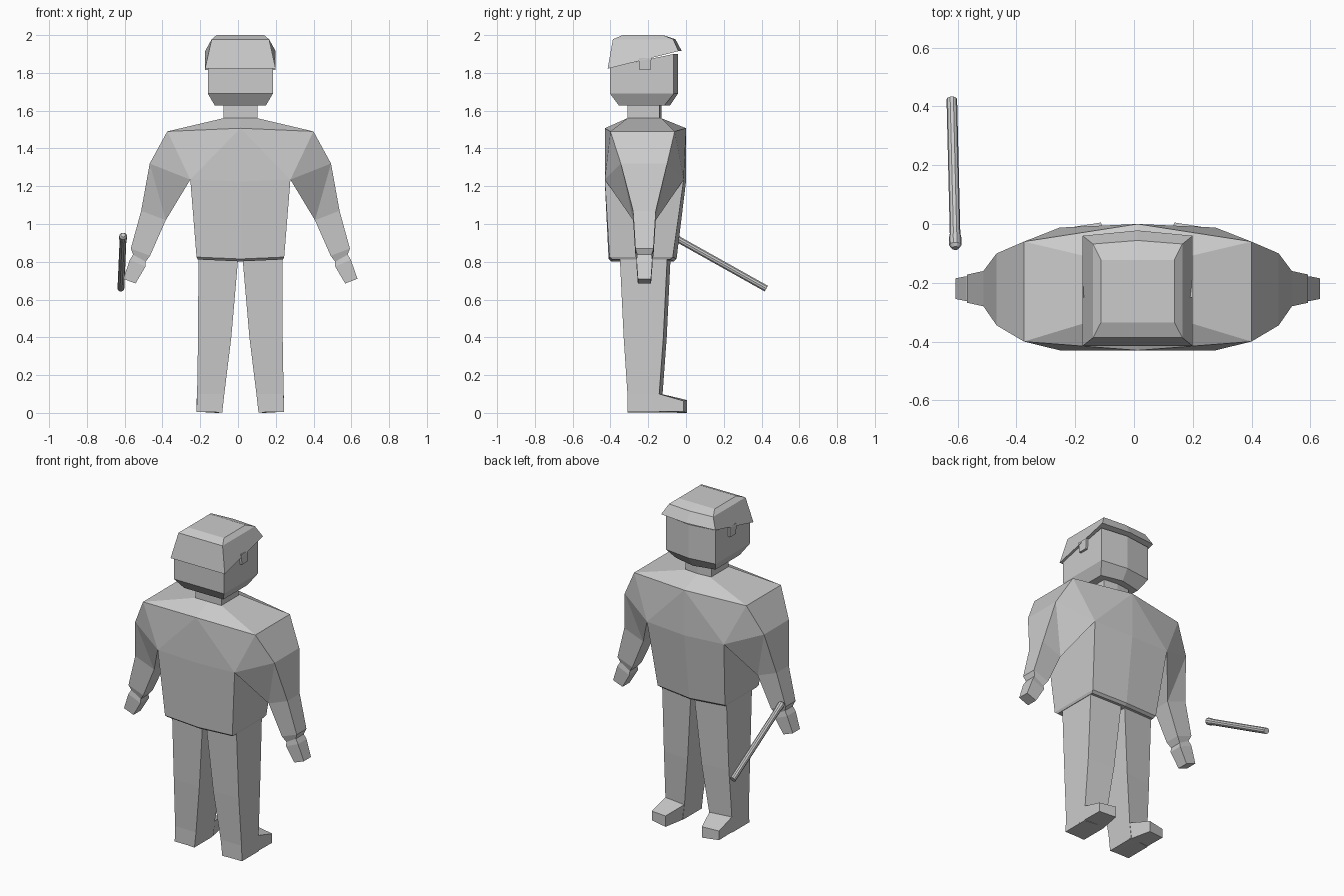
import bpy, bmesh, math
from mathutils import Vector

if "Cube" in bpy.data.objects:
    bpy.data.objects.remove(bpy.data.objects["Cube"])

CX = 0.0125  # symmetry plane of the figure

grey = bpy.data.materials.new("light grey")
grey.diffuse_color = (0.6, 0.6, 0.6, 1)
grey.use_nodes = True
grey.node_tree.nodes["Principled BSDF"].inputs["Base Color"].default_value = grey.diffuse_color


def finish(name, bm):
    bmesh.ops.remove_doubles(bm, verts=bm.verts, dist=0.0005)
    bmesh.ops.recalc_face_normals(bm, faces=bm.faces)
    me = bpy.data.meshes.new(name)
    bm.to_mesh(me)
    bm.free()
    me.materials.append(grey)
    ob = bpy.data.objects.new(name, me)
    bpy.context.collection.objects.link(ob)
    return ob


def loft(name, rings, side=1):
    """Skin closed rings of equal length and cap both ends."""
    bm = bmesh.new()
    vs = [[bm.verts.new((CX + side * x, y, z)) for x, y, z in r] for r in rings]
    n = len(vs[0])
    for a, b in zip(vs, vs[1:]):
        for i in range(n):
            j = (i + 1) % n
            bm.faces.new((a[i], a[j], b[j], b[i]))
    bm.faces.new(vs[0])
    bm.faces.new(vs[-1])
    return finish(name, bm)


def peaked(hx, yb, yf, z, peak=0.0, zf=None):
    """Five-sided ring: straight back and a front that comes to a centre ridge."""
    zf = z if zf is None else zf
    return [(-hx, yb, z), (hx, yb, z), (hx, yf, zf), (0, yf + peak, zf), (-hx, yf, zf)]


def rect(x0, x1, yb, yf, z0, z1):
    """Four-sided ring from inner edge (x0, z0) to outer edge (x1, z1)."""
    return [(x0, yb, z0), (x1, yb, z1), (x1, yf, z1), (x0, yf, z0)]


# Jacket: each profile point is (x, back y, front y, z)
P = {
    "collar0": (0, -.31, -.13, 1.56), "collar": (.09, -.31, -.13, 1.56),
    "chest0": (0, -.43, 0, 1.507), "shoulder": (.387, -.40, -.06, 1.49),
    "upper": (.48, -.345, -.10, 1.32), "pit": (.265, -.43, -.012, 1.235),
    "mid0": (0, -.43, 0, 1.225), "hip": (.232, -.405, -.07, .825),
    "hip0": (0, -.41, -.05, .815), "hem": (.225, -.39, -.085, .812),
    "hem0": (0, -.395, -.065, .802), "elbow": (.525, -.28, -.16, 1.07),
    "elbow_in": (.395, -.28, -.16, 1.02), "wrist": (.58, -.268, -.172, .87),
    "wrist_in": (.478, -.268, -.172, .832),
}
PANELS = [  # front and back panels
    "collar0 collar shoulder chest0", "chest0 shoulder pit", "chest0 pit mid0",
    "shoulder upper pit", "upper elbow_in pit", "upper elbow elbow_in",
    "elbow wrist wrist_in elbow_in", "mid0 pit hip hip0", "hip0 hip hem hem0",
]
EDGES = [  # strips that join front to back
    "collar0 collar", "collar shoulder", "shoulder upper", "upper elbow", "elbow wrist",
    "wrist wrist_in", "wrist_in elbow_in", "elbow_in pit", "pit hip", "hip hem", "hem hem0",
]
bm = bmesh.new()
for s in (-1, 1):
    back = {k: bm.verts.new((CX + s * p[0], p[1], p[3])) for k, p in P.items()}
    front = {k: bm.verts.new((CX + s * p[0], p[2], p[3])) for k, p in P.items()}
    for panel in PANELS:
        for layer in (back, front):
            bm.faces.new([layer[k] for k in panel.split()])
    for edge in EDGES:
        a, b = edge.split()
        bm.faces.new((back[a], back[b], front[b], front[a]))
finish("jacket", bm)

# Hands, legs and feet
for s, label in ((1, "right"), (-1, "left")):
    loft(label + "_hand", [
        rect(.478, .58, -.268, -.172, .832, .87),
        rect(.502, .568, -.258, -.182, .80, .838),
        rect(.502, .585, -.262, -.178, .775, .81),
        rect(.555, .62, -.255, -.185, .685, .71),
    ], s)

    def leg_ring(x0, x1, yb, yf, z):
        return [(x0, yb, z), (x1, yb, z), (x1, yf, z), (x0, yf + .018, z)]
    loft(label + "_leg", [
        leg_ring(.012, .222, -.35, -.10, .815),
        leg_ring(.048, .224, -.33, -.12, .40),
        leg_ring(.085, .229, -.31, -.142, .10),
        leg_ring(.096, .232, -.31, -.142, .004),
    ], s)
    # foot runs from the heel to a slightly slanted toe
    loft(label + "_foot", [
        [(.096, -.31, .002), (.232, -.31, .008), (.229, -.31, .10), (.085, -.31, .10)],
        [(.096, -.14, .002), (.232, -.14, .008), (.229, -.142, .10), (.085, -.13, .10)],
        [(.125, .005, 0), (.232, -.012, .006), (.232, -.012, .063), (.125, .005, .068)],
    ], s)

# Neck and head
loft("neck", [peaked(.09, -.31, -.14, 1.55, .01), peaked(.09, -.31, -.14, 1.64, .01)])
loft("head", [
    peaked(.135, -.355, -.115, 1.627, .03),
    peaked(.172, -.402, -.065, 1.69, .022),
    peaked(.172, -.402, -.065, 1.83, .022, 1.90),
])

# Cap with a low back rim and a raised peak
loft("cap", [
    peaked(.187, -.415, -.04, 1.822, .018, 1.915),
    peaked(.152, -.387, -.068, 1.978, .012),
    peaked(.125, -.335, -.122, 2.0, .0),
])

# Ears just under the cap rim
for s, label in ((1, "right"), (-1, "left")):
    loft(label + "_ear", [rect(.16, .186, -.245, -.188, 1.815, 1.815),
                          rect(.16, .186, -.25, -.183, 1.88, 1.88)], s)

# Baton: tapered rod with a rounded grip end
grip, tip = Vector((-.608, -.072, .936)), Vector((-.62, .425, .658))
axis = tip - grip
rot = axis.to_track_quat('Z', 'Y').to_matrix()
profile = [(-.012, .012), (0, .021), (.03, .021), (.045, .018), (axis.length, .018)]
loft("baton", [[tuple(grip + rot @ Vector((r * math.cos(a), r * math.sin(a), h)) - Vector((CX, 0, 0)))
                for a in (math.tau * i / 10 for i in range(10))] for h, r in profile])
